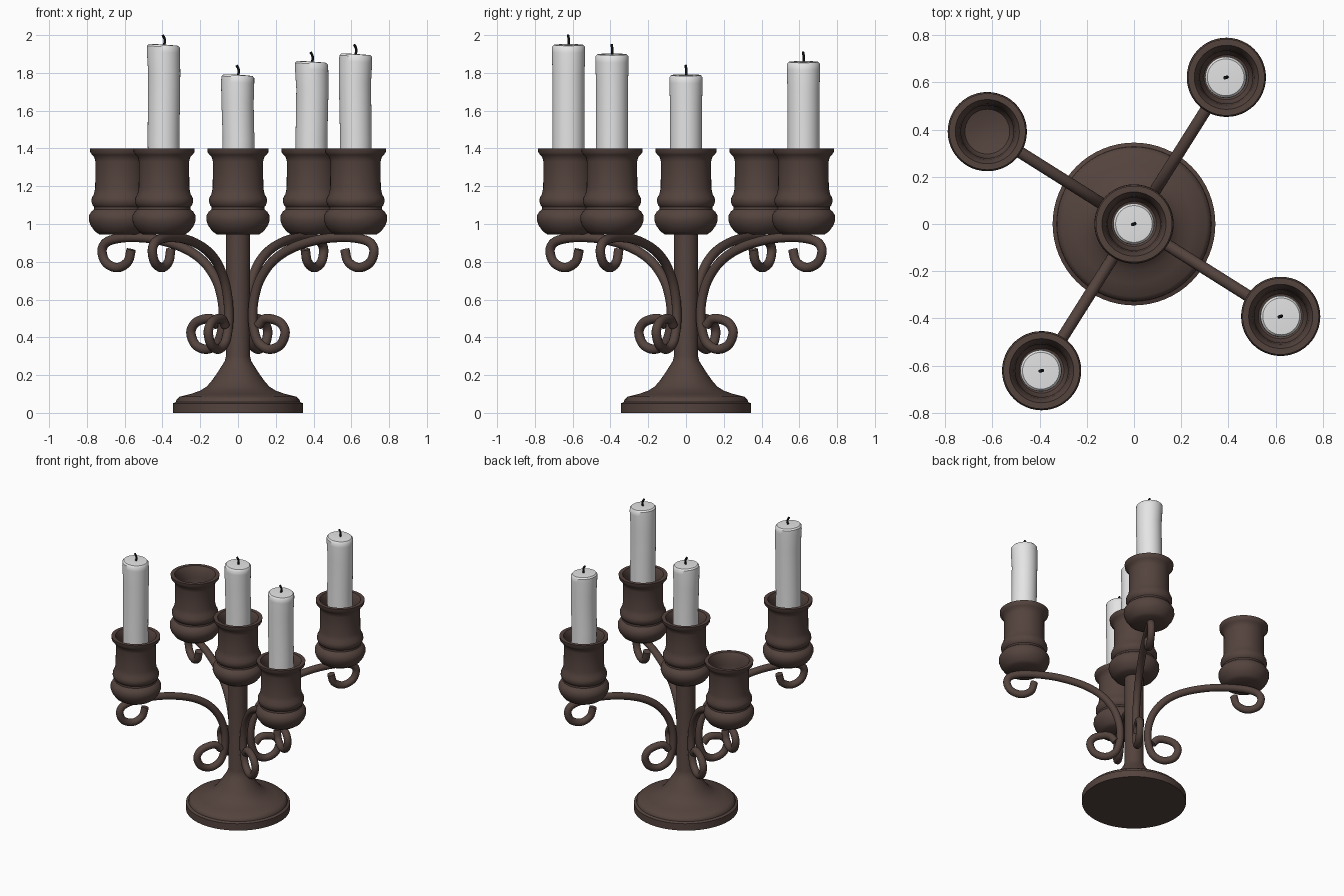
import bpy, bmesh, math
from mathutils import Vector

if "Cube" in bpy.data.objects:
    bpy.data.objects.remove(bpy.data.objects["Cube"])


def material(name, rgb):
    m = bpy.data.materials.new(name)
    m.diffuse_color = (*rgb, 1)
    m.use_nodes = True
    m.node_tree.nodes["Principled BSDF"].inputs["Base Color"].default_value = m.diffuse_color
    return m


BROWN = material("dark brown metal", (0.088, 0.056, 0.047))
WAX = material("white wax", (0.78, 0.78, 0.78))
BLACK = material("charred wick", (0.015, 0.014, 0.014))


def finish(name, bm, mat, loc=(0, 0, 0), angle=40):
    bmesh.ops.recalc_face_normals(bm, faces=bm.faces)
    me = bpy.data.meshes.new(name)
    bm.to_mesh(me)
    bm.free()
    me.materials.append(mat)
    ob = bpy.data.objects.new(name, me)
    ob.location = loc
    bpy.context.collection.objects.link(ob)
    bpy.ops.object.select_all(action='DESELECT')
    ob.select_set(True)
    bpy.context.view_layer.objects.active = ob
    bpy.ops.object.shade_smooth_by_angle(angle=math.radians(angle))
    return ob


def lathe(profile, n=48):
    """Revolve (radius, z) points about z; radius 0 ends become poles."""
    bm = bmesh.new()
    rings = []
    for r, z in profile:
        if r == 0:
            rings.append([bm.verts.new((0, 0, z))] * n)
        else:
            rings.append([bm.verts.new((r * math.cos(2 * math.pi * i / n),
                                        r * math.sin(2 * math.pi * i / n), z)) for i in range(n)])
    for a, b in zip(rings, rings[1:]):
        for i in range(n):
            j = (i + 1) % n
            bm.faces.new(list(dict.fromkeys((a[i], a[j], b[j], b[i]))))
    return bm


def spline(pts, steps=6):
    """Smooth Catmull-Rom path through the points."""
    p = [Vector(q) for q in pts]
    p = [2 * p[0] - p[1]] + p + [2 * p[-1] - p[-2]]
    out = []
    for i in range(1, len(p) - 2):
        a, b, c, d = p[i - 1:i + 3]
        for s in range(steps):
            t = s / steps
            out.append(0.5 * (2 * b + (c - a) * t + (2 * a - 5 * b + 4 * c - d) * t * t
                              + (3 * b - a - 3 * c + d) * t ** 3))
    return out + [p[-2]]


def tube(path, radius, angle, n=14):
    """Round tube along an (r, z) path lying in the vertical plane at this angle."""
    bm = bmesh.new()
    side = Vector((-math.sin(angle), math.cos(angle), 0))
    pts = [Vector((q.x * math.cos(angle), q.x * math.sin(angle), q.y)) for q in path]
    rings = []
    for i, q in enumerate(pts):
        tan = (pts[min(i + 1, len(pts) - 1)] - pts[max(i - 1, 0)]).normalized()
        up = tan.cross(side)
        rings.append([bm.verts.new(q + radius * (math.cos(2 * math.pi * k / n) * side
                                                 + math.sin(2 * math.pi * k / n) * up)) for k in range(n)])
    for a, b in zip(rings, rings[1:]):
        for k in range(n):
            bm.faces.new((a[k], a[(k + 1) % n], b[(k + 1) % n], b[k]))
    bm.faces.new(rings[0])
    bm.faces.new(rings[-1])
    return bm


# Base and column
finish("base_and_column", lathe([
    (0, 0), (0.345, 0), (0.345, 0.05), (0.328, 0.058), (0.326, 0.07), (0.308, 0.086),
    (0.25, 0.1), (0.2, 0.118), (0.165, 0.14), (0.135, 0.175), (0.108, 0.215),
    (0.085, 0.25), (0.07, 0.275), (0.064, 0.3), (0.063, 0.96), (0, 0.96)], 64), BROWN)

# Cup outline, outside then inside
CUP = [(0, 0.945), (0.112, 0.945), (0.135, 0.96), (0.158, 0.992), (0.168, 1.02), (0.167, 1.045),
       (0.155, 1.065), (0.14, 1.078), (0.139, 1.09), (0.148, 1.1), (0.154, 1.118), (0.152, 1.138),
       (0.141, 1.158), (0.134, 1.19), (0.133, 1.33), (0.138, 1.352), (0.15, 1.366), (0.16, 1.378),
       (0.162, 1.4), (0.136, 1.4), (0.128, 1.385), (0.118, 1.36), (0.112, 1.32), (0.11, 1.22),
       (0.095, 1.195), (0.05, 1.183), (0, 1.18)]

# Scrolled arm in (distance from centre, height)
ARM = spline([(0.125, 0.46), (0.16, 0.495), (0.21, 0.497), (0.268, 0.475), (0.295, 0.425),
              (0.265, 0.36), (0.195, 0.337), (0.13, 0.37), (0.1, 0.44), (0.092, 0.52),
              (0.102, 0.61), (0.14, 0.71), (0.22, 0.805), (0.34, 0.873), (0.5, 0.916),
              (0.65, 0.929), (0.76, 0.922), (0.828, 0.9), (0.851, 0.855), (0.825, 0.795),
              (0.755, 0.769), (0.69, 0.8), (0.668, 0.865)])


def candle(name, x, y, top):
    bm = lathe([(0, 1.185), (0.085, 1.185), (0.085, 1.3), (0.084, 1.45), (0.085, top - 0.15),
                (0.088, top - 0.04), (0.087, top - 0.012), (0.078, top - 0.002), (0.04, top), (0, top)], 40)
    for v in bm.verts:          # slightly slanted, uneven wax
        if v.co.z > 1.4:
            v.co.z -= 0.06 * v.co.x
            v.co.x += 0.003 * math.sin(v.co.z * 14 + x * 9)
    finish(name, bm, WAX, (x, y, 0))
    wick = spline([(0, top - 0.01), (0.004, top + 0.018), (0.001, top + 0.035), (-0.008, top + 0.05)], 4)
    finish(name + "_wick", tube(wick, 0.007, 0.3, 8), BLACK, (x, y, 0))


# Centre cup, then four arms with outer cups; one outer cup is empty
finish("centre_cup", lathe(CUP), BROWN)
candle("centre_candle", 0, 0, 1.79)
for i, top in enumerate([1.86, None, 1.95, 1.9]):
    a = math.radians(57.8 + 90 * i)
    x, y = 0.735 * math.cos(a), 0.735 * math.sin(a)
    finish(f"arm_{i + 1}", tube(ARM, 0.025, a), BROWN)
    finish(f"outer_cup_{i + 1}", lathe(CUP), BROWN, (x, y, 0))
    if top:
        candle(f"outer_candle_{i + 1}", x, y, top)
